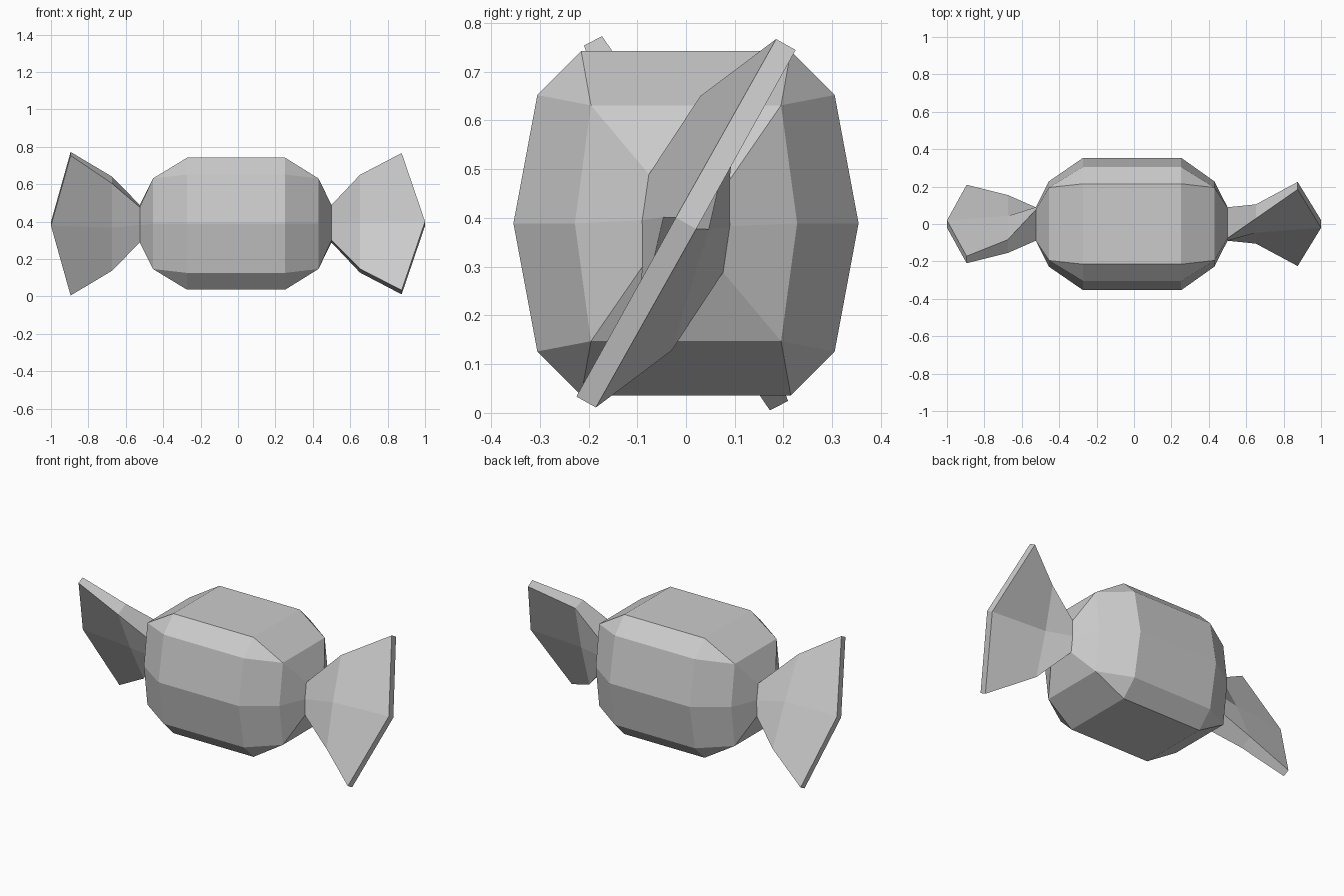
import bpy, bmesh
from math import sin, cos, radians

if "Cube" in bpy.data.objects:
    bpy.data.objects.remove(bpy.data.objects["Cube"])

CZ = 0.389  # height of the centre line
bm = bmesh.new()


def hexa(x, h, t, t_mid, tilt=0, x_mid=None):
    """Flat six-sided ring: four corners and two middle points, leaned by tilt.
    Corners are repeated so it lines up with the ten-sided body ring."""
    c, s = cos(radians(tilt)), sin(radians(tilt))
    pts = [(t, h), (t_mid, 0), (t, -h), (-t, -h), (-t_mid, 0), (-t, h)]
    v = []
    for a, b in pts:
        px = x if b or x_mid is None else x_mid
        v.append(bm.verts.new((px, a * c + b * s, CZ + b * c - a * s)))
    return [v[i] for i in (0, 0, 1, 2, 2, 3, 3, 4, 5, 5)]


def deca(x):
    """Full body ring with bevelled corners."""
    half = [(0.215, 0.353), (0.305, 0.263), (0.354, 0),
            (0.305, -0.263), (0.215, -0.353)]
    pts = half + [(-y, z) for y, z in reversed(half)]
    return [bm.verts.new((x, y, CZ + z)) for y, z in pts]


rings = [
    # left twisted wrapper end
    hexa(-0.895, 0.42, 0.021, 0.022, -27, -1.0),
    hexa(-0.675, 0.263, 0.04, 0.048, -27),
    hexa(-0.525, 0.095, 0.083, 0.09, -4),
    # body
    hexa(-0.455, 0.242, 0.195, 0.228),
    deca(-0.272),
    deca(0.252),
    hexa(0.43, 0.242, 0.195, 0.228),
    # right twisted wrapper end
    hexa(0.5, 0.095, 0.083, 0.09, 4),
    hexa(0.652, 0.26, 0.039, 0.048, 15),
    hexa(0.875, 0.42, 0.023, 0.024, 29.2, 1.0),
]


def face(*verts):
    unique = list(dict.fromkeys(verts))
    if len(unique) > 2:
        bm.faces.new(unique)


# skin between rings
for a, b in zip(rings, rings[1:]):
    for i in range(10):
        j = (i + 1) % 10
        face(a[i], a[j], b[j], b[i])

# narrow outer rims of the two wrapper ends
for r in (rings[0], rings[-1]):
    face(r[0], r[2], r[7], r[9])
    face(r[2], r[4], r[6], r[7])

bmesh.ops.recalc_face_normals(bm, faces=bm.faces)
mesh = bpy.data.meshes.new("wrapped_sweet")
bm.to_mesh(mesh)
bm.free()
obj = bpy.data.objects.new("wrapped_sweet", mesh)
bpy.context.collection.objects.link(obj)
